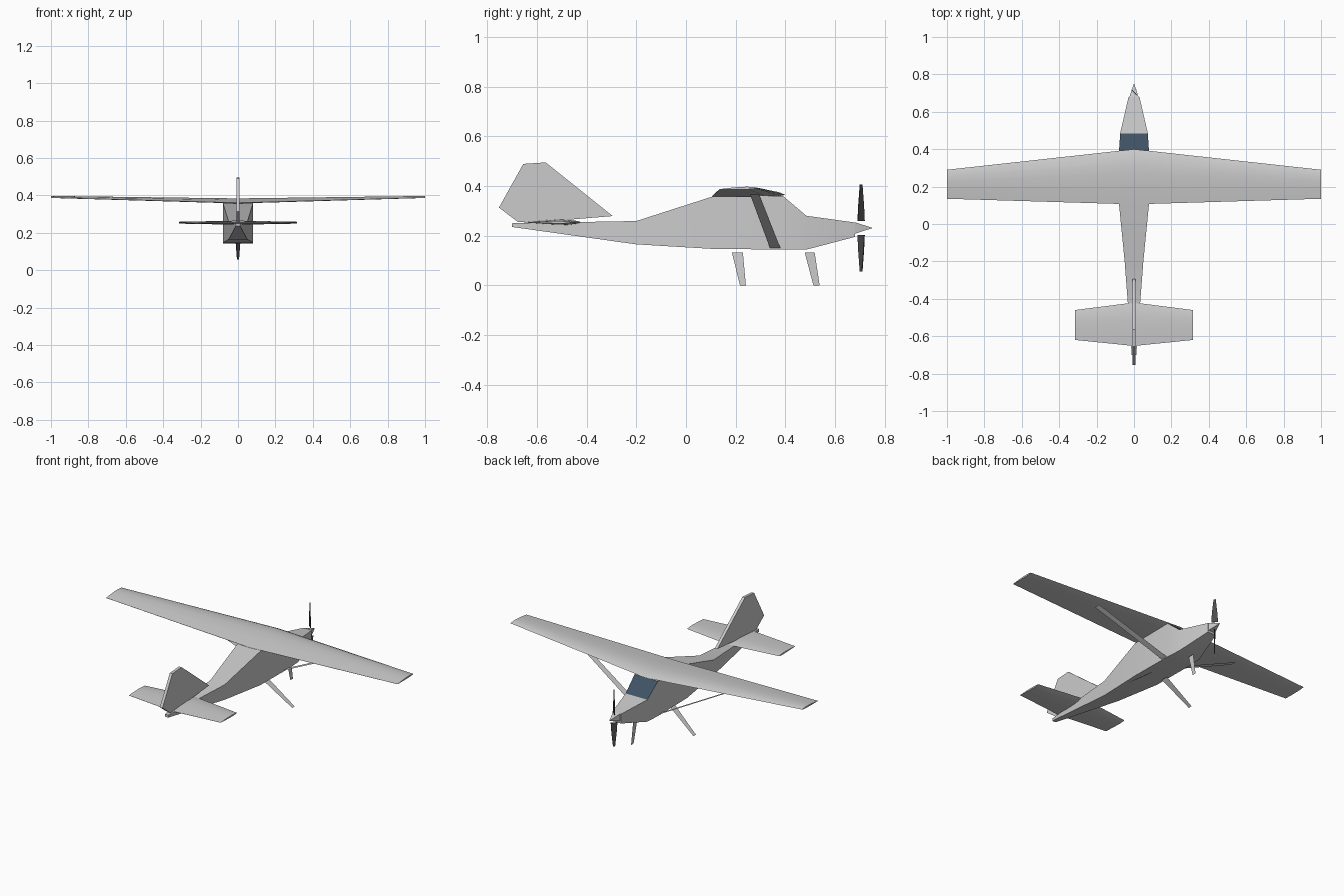
import bpy, bmesh, math
from mathutils import Matrix

if "Cube" in bpy.data.objects:
    bpy.data.objects.remove(bpy.data.objects["Cube"])


def material(name, rgb):
    m = bpy.data.materials.new(name)
    m.diffuse_color = (*rgb, 1)
    m.use_nodes = True
    m.node_tree.nodes["Principled BSDF"].inputs["Base Color"].default_value = m.diffuse_color
    return m


GLASS = material("dark_glass", (0.05, 0.085, 0.13))
DARK = material("dark_blade", (0.07, 0.07, 0.07))


def make(name, verts, faces, mat=None, angle=None):
    me = bpy.data.meshes.new(name)
    me.from_pydata(verts, [], faces)
    ob = bpy.data.objects.new(name, me)
    bpy.context.collection.objects.link(ob)
    bm = bmesh.new()
    bm.from_mesh(me)
    bmesh.ops.recalc_face_normals(bm, faces=bm.faces)
    bm.to_mesh(me)
    bm.free()
    if mat:
        me.materials.append(mat)
    if angle:
        bpy.ops.object.select_all(action='DESELECT')
        ob.select_set(True)
        bpy.context.view_layer.objects.active = ob
        bpy.ops.object.shade_smooth_by_angle(angle=math.radians(angle))
    return ob


def loft(name, rings, mat=None, angle=None):
    """Skin a list of equal-length closed rings and cap both ends."""
    n = len(rings[0])
    verts = [v for r in rings for v in r]
    faces = [(i * n + j, i * n + (j + 1) % n, (i + 1) * n + (j + 1) % n, (i + 1) * n + j)
             for i in range(len(rings) - 1) for j in range(n)]
    faces += [tuple(range(n)), tuple(range(len(verts) - n, len(verts)))]
    return make(name, verts, faces, mat, angle)


def airfoil(x, lead, trail, z_lead, z_trail, up, down):
    """Section at x; up and down are the bulge heights off the chord."""
    steps = [(0, 0), (.08, .5), (.25, .9), (.42, 1), (.7, .65), (1, .05)]
    lower = [(1, -.05), (.6, -.7), (.25, -1), (.07, -.55)]
    ring = []
    for t, h in steps + lower:
        z = z_lead + (z_trail - z_lead) * t + h * (up if h >= 0 else down)
        ring.append((x, lead + (trail - lead) * t, z))
    return ring


# fuselage: box sections (y, half width, bottom, top)
body = [(-.70, .012, .235, .250), (-.20, .050, .165, .259), (.105, .080, .147, .357),
        (.39, .080, .144, .360), (.485, .074, .144, .280), (.68, .029, .195, .253)]
fuselage = loft("fuselage", [[(-w, y, b), (w, y, b), (w, y, t), (-w, y, t)]
                             for y, w, b, t in body], angle=25)
# windshield is the sloped top face ahead of the wing
fuselage.data.materials.append(material("body_grey", (.8, .8, .8)))
fuselage.data.materials.append(GLASS)
for p in fuselage.data.polygons:
    if .39 < p.center.y < .48 and p.normal.z > .4 and abs(p.center.x) < .01:
        p.material_index = 1

# main wing and tailplane
loft("main_wing", [airfoil(-1, .29, .135, .392, .387, .007, .004),
                   airfoil(0, .40, .105, .364, .359, .022, .006),
                   airfoil(1, .29, .135, .392, .387, .007, .004)], angle=30)
loft("tailplane", [airfoil(-.315, -.46, -.62, .254, .254, .005, .005),
                   airfoil(0, -.42, -.652, .254, .254, .011, .011),
                   airfoil(.315, -.46, -.62, .254, .254, .005, .005)], angle=30)

# tail fin: extruded side profile
fin = [(-.295, .279), (-.565, .495), (-.655, .489), (-.753, .313), (-.675, .254), (-.5, .262)]
loft("tail_fin", [[(x, y, z) for y, z in fin] for x in (-.009, .009)])

# wing struts and main legs: thin flat blades, one per side
for s, side in ((1, "right"), (-1, "left")):
    make(f"{side}_wing_strut", [(s * .08, .338, .15), (s * .08, .380, .15),
                                (s * .5, .295, .366), (s * .5, .258, .366)], [(0, 1, 2, 3)])
    make(f"{side}_main_leg", [(s * .05, .185, .132), (s * .05, .229, .132),
                              (s * .22, .241, 0), (s * .22, .217, 0)], [(0, 1, 2, 3)])

# nose leg
make("nose_leg", [(0, .478, .132), (0, .518, .132), (0, .538, 0), (0, .513, 0)], [(0, 1, 2, 3)])

# spinner: four-sided point
make("spinner", [(-.024, .68, .208), (.024, .68, .208), (.024, .68, .254), (-.024, .68, .254),
                 (0, .752, .231)], [(0, 1, 2, 3), (0, 1, 4), (1, 2, 4), (2, 3, 4), (3, 0, 4)])

# propeller: two pitched tapering blades
for k, side in enumerate(("upper", "lower")):
    turn = Matrix.Translation((0, .705, .231)) @ Matrix.Rotation(math.pi * k, 4, 'Y') \
        @ Matrix.Rotation(math.radians(-45), 4, 'Z')
    blade = loft(f"{side}_propeller_blade",
                 [[(-w, -.002, z), (w, -.002, z), (w, .002, z), (-w, .002, z)]
                  for w, z in ((.019, .028), (.015, .09), (.006, .175))], DARK)
    blade.data.transform(turn)
